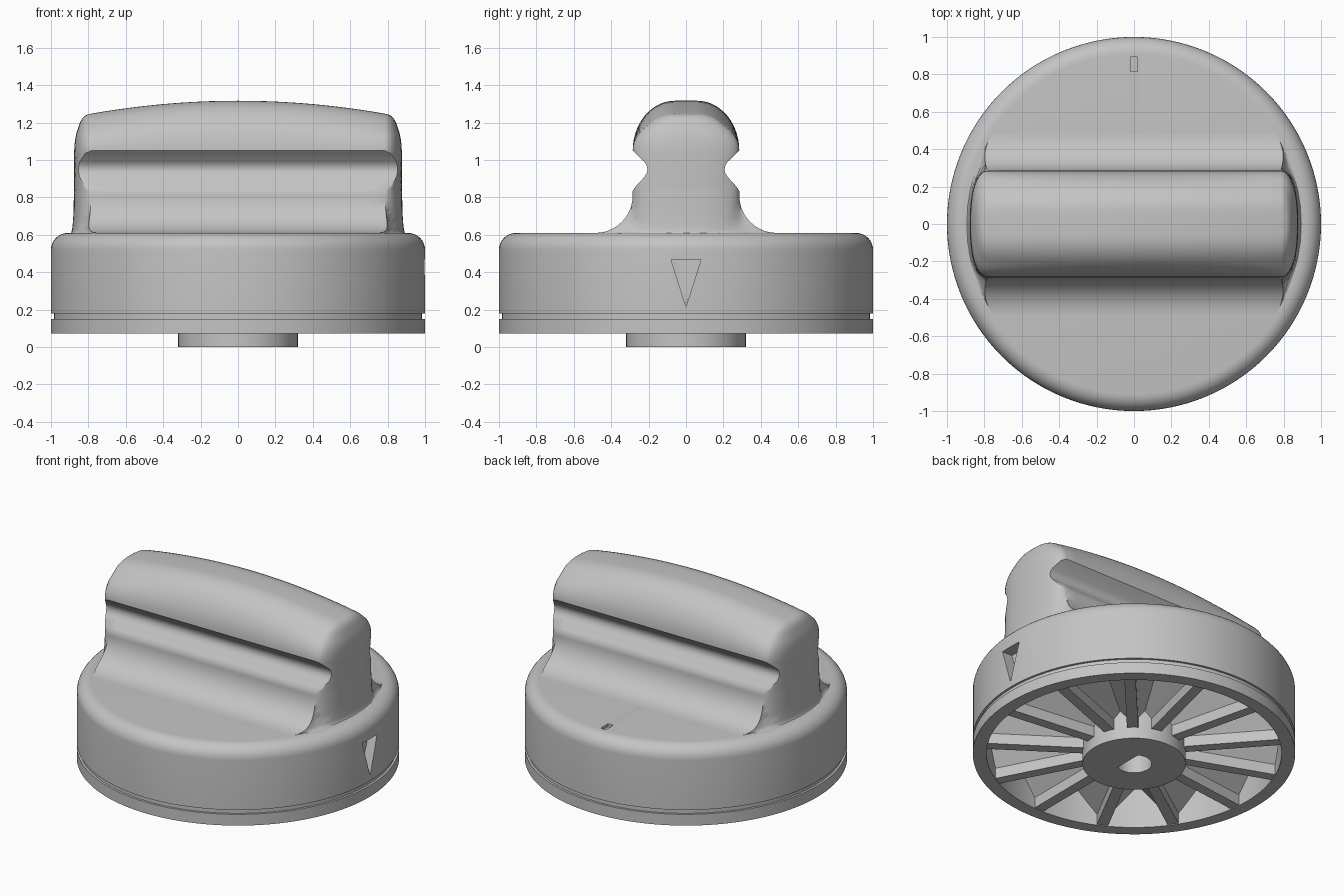
import bpy, bmesh
from math import sin, cos, tan, pi, radians, sqrt

cube = bpy.data.objects.get("Cube")
if cube:
    bpy.data.objects.remove(cube, do_unlink=True)

grey = bpy.data.materials.new("plain grey")
grey.use_nodes = True
grey.diffuse_color = (0.55, 0.55, 0.55, 1)
grey.node_tree.nodes["Principled BSDF"].inputs["Base Color"].default_value = (0.55, 0.55, 0.55, 1)


def finish(name, bm, angle=30, weld=True):
    if weld:
        bmesh.ops.remove_doubles(bm, verts=bm.verts, dist=0.0005)
    bmesh.ops.recalc_face_normals(bm, faces=bm.faces)
    mesh = bpy.data.meshes.new(name)
    bm.to_mesh(mesh)
    bm.free()
    mesh.materials.append(grey)
    obj = bpy.data.objects.new(name, mesh)
    bpy.context.collection.objects.link(obj)
    bpy.ops.object.select_all(action='DESELECT')
    obj.select_set(True)
    bpy.context.view_layer.objects.active = obj
    bpy.ops.object.shade_smooth_by_angle(angle=radians(angle))
    return obj


def loft(bm, loops):
    """Skin a list of closed loops with equal point counts."""
    rows = [[bm.verts.new(p) for p in loop] for loop in loops]
    for a, b in zip(rows, rows[1:]):
        for i in range(len(a)):
            j = (i + 1) % len(a)
            bm.faces.new((a[i], a[j], b[j], b[i]))
    return rows


def solid(bm, start, end):
    """Closed block between two matching outlines."""
    for row in loft(bm, [start, end]):
        bm.faces.new(row)


def ring(r, z, n=128):
    return [(r * cos(2 * pi * i / n), r * sin(2 * pi * i / n), z) for i in range(n)]


def cut(target, name, outline, offset):
    bm = bmesh.new()
    solid(bm, outline, [tuple(a + b for a, b in zip(p, offset)) for p in outline])
    cutter = finish(name, bm)
    cutter.hide_render = True
    mod = target.modifiers.new(name, 'BOOLEAN')
    mod.operation = 'DIFFERENCE'
    mod.solver = 'EXACT'
    mod.object = cutter
    bpy.context.view_layer.objects.active = target
    bpy.ops.object.modifier_apply(modifier=name)
    bpy.data.objects.remove(cutter, do_unlink=True)
    target.select_set(True)
    bpy.ops.object.shade_smooth_by_angle(angle=radians(30))


# Hollow round body with a rounded shoulder and a thin groove near the rim
shoulder = [(0.91 + 0.09 * sin(a), 0.52 + 0.09 * cos(a))
            for a in [pi / 2 * i / 8 for i in range(9)]]
profile = [(0, 0.61)] + shoulder + [
    (1, 0.18), (0.985, 0.18), (0.985, 0.15), (1, 0.15), (1, 0.073),
    (0.915, 0.073), (0.915, 0.5), (0, 0.5)]
bm = bmesh.new()
loft(bm, [ring(r, z) for r, z in profile])
body = finish("body", bm)

# Sunken pointer on the side and index slot on the top
cut(body, "pointer_cutter", [(0.922, -0.08, 0.468), (0.922, 0.08, 0.468), (0.922, 0, 0.216)],
    (0.2, 0, 0))
cut(body, "slot_cutter", [(-0.02, 0.815, 0.59), (0.02, 0.815, 0.59),
                          (0.02, 0.893, 0.59), (-0.02, 0.893, 0.59)], (0, 0, 0.1))

# Hub with a D-shaped shaft hole
bore = [(min(x, 0.05), y) for x, y, z in ring(0.11, 0, 64)]
bm = bmesh.new()
loft(bm, [ring(0.32, 0.505, 64), ring(0.32, 0, 64),
          [(x, y, 0) for x, y in bore], [(x, y, 0.5) for x, y in bore]])
finish("hub", bm)

# Radial ribs, each carrying half of the sloping pocket roof on both sides
COUNT, HALF, EAVE, PITCH = 13, 0.035, 0.15, 1.2


def rib_section(u, angle):
    ridge = u * tan(pi / COUNT)
    peak = EAVE + PITCH * (ridge - HALF)
    half = [(HALF, 0.078), (HALF, EAVE), (ridge, peak), (ridge, 0.505)]
    outline = half + [(-v, z) for v, z in reversed(half)]
    return [(u * cos(angle) - v * sin(angle), u * sin(angle) + v * cos(angle), z)
            for v, z in outline]


bm = bmesh.new()
for k in range(COUNT):
    a = 2 * pi * k / COUNT - pi / 2
    solid(bm, rib_section(0.3, a), rib_section(0.92, a))
finish("ribs", bm, weld=False)


# Grip: horizontal sections given by height, half width, half length,
# the width over which the ends round off, and how far the foot spreads
def section(z, width, length, round_width=0.285, spread=0.0, steps=20, end_steps=16):
    crown = 0.07 * min(1, max(0, (z - 1.05) / 0.2))

    def reach(y):
        t = min(abs(y) / round_width, 1)
        rounded = 0.785 + (length - 0.785) * sqrt(1 - t ** 2.5)
        return rounded + spread * (sqrt(0.8 - y * y) - rounded)

    def point(x, y):
        return (x, y, z - crown * (x / 0.79) ** 2)

    side = [point(reach(width) * (2 * i / steps - 1), -width) for i in range(steps)]
    end = []
    for j in range(end_steps):
        y = -width * cos(pi * j / end_steps)
        end.append(point(reach(y), y))
    half = side + end
    return half + [(-x, -y, h) for x, y, h in half]


levels = [(0.6, 0.485, 0.88, 0.285, 1)]
# Flared foot
for i in range(11):
    a = pi / 2 * i / 10
    levels.append((0.81 - 0.2 * cos(a), 0.485 - 0.2 * sin(a), 0.878, 0.285, 1 - sin(a)))
# Finger groove
for z, width in [(0.835, 0.285), (0.86, 0.268), (0.91, 0.222), (0.93, 0.21), (0.95, 0.206),
                 (0.97, 0.21), (0.99, 0.222), (1.035, 0.27), (1.05, 0.285)]:
    levels.append((z, width, 0.876))
# Rounded, crowned top
for i in range(1, 15):
    a = pi / 2 * i / 14
    width = 0.06 + 0.225 * cos(a)
    levels.append((1.05 + 0.267 * sin(a), width, 0.785 + 0.09 * max(0, cos(a)) ** 0.6, width))
levels.append((1.317, 0, 0.785))

bm = bmesh.new()
loft(bm, [section(*level) for level in levels])
finish("grip", bm, 35)
